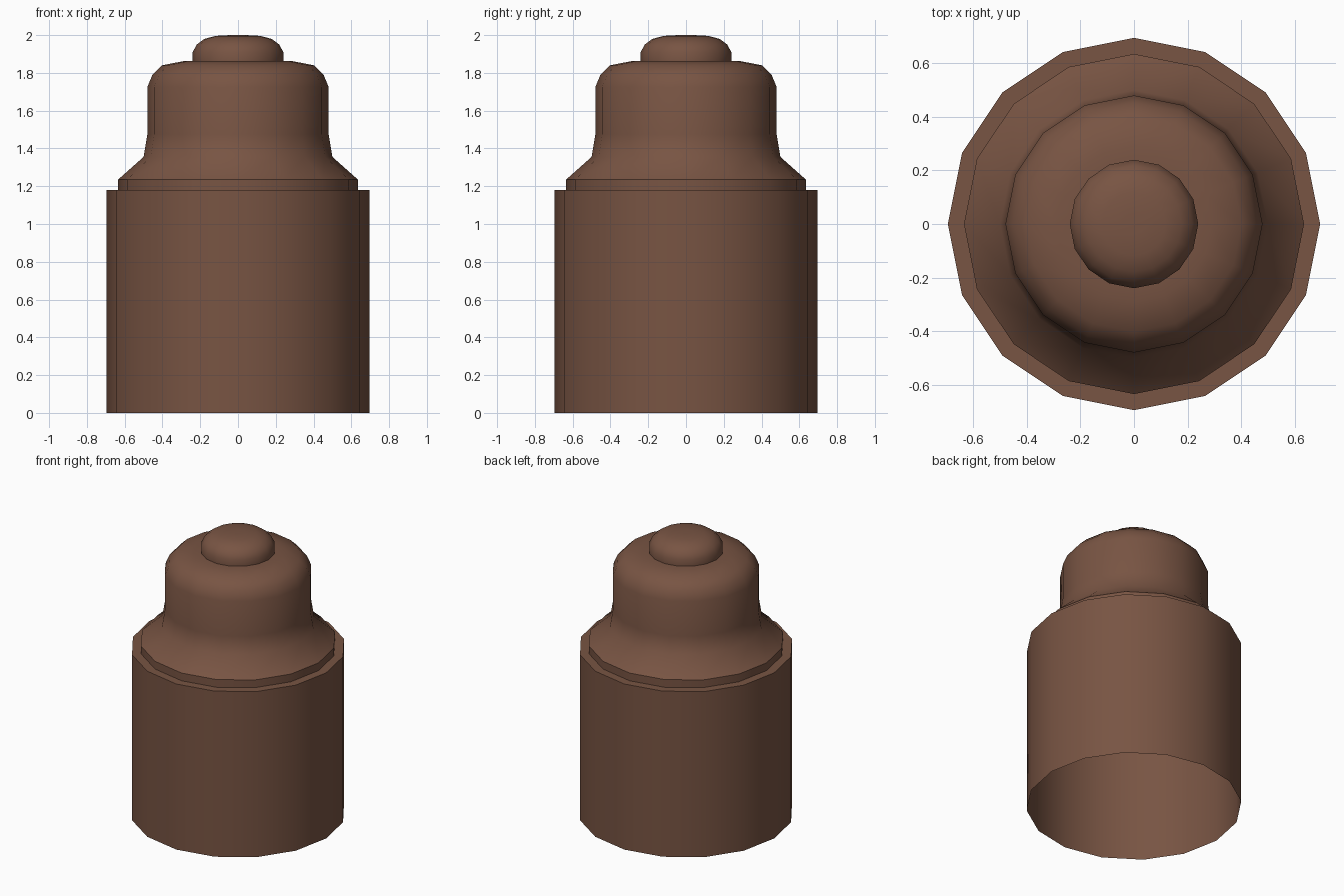
import bpy, bmesh, math

if "Cube" in bpy.data.objects:
    bpy.data.objects.remove(bpy.data.objects["Cube"])

SIDES = 16

brown = bpy.data.materials.new("brown")
brown.diffuse_color = (0.188, 0.089, 0.056, 1.0)
brown.use_nodes = True
brown.node_tree.nodes["Principled BSDF"].inputs["Base Color"].default_value = brown.diffuse_color


def lathe(name, profile):
    """Spin a (radius, z) profile, listed bottom to top, around the z axis."""
    bm = bmesh.new()
    rings = []
    for r, z in profile:
        if r == 0:
            rings.append([bm.verts.new((0, 0, z))] * SIDES)
        else:
            rings.append([bm.verts.new((r * math.cos(math.tau * i / SIDES),
                                        r * math.sin(math.tau * i / SIDES), z))
                          for i in range(SIDES)])
    for lo, hi in zip(rings, rings[1:]):
        for i in range(SIDES):
            j = (i + 1) % SIDES
            quad = [lo[i], lo[j], hi[j], hi[i]]
            bm.faces.new(list(dict.fromkeys(quad)))
    mesh = bpy.data.meshes.new(name)
    bm.to_mesh(mesh)
    bm.free()
    mesh.materials.append(brown)
    obj = bpy.data.objects.new(name, mesh)
    bpy.context.collection.objects.link(obj)
    bpy.ops.object.select_all(action='DESELECT')
    obj.select_set(True)
    bpy.context.view_layer.objects.active = obj
    bpy.ops.object.shade_smooth_by_angle(angle=math.radians(43))
    return obj


# Wide sleeve, open underneath, with a narrow flat ledge on top
lathe("base_sleeve", [(0.695, 0), (0.695, 1.18), (0.635, 1.18)])

# Sloped shoulder, neck and rounded upper body
lathe("upper_body", [(0.635, 1.18), (0.635, 1.235), (0.50, 1.355),
                     (0.48, 1.475), (0.48, 1.725), (0.453, 1.79),
                     (0.402, 1.84), (0.29, 1.862), (0.24, 1.864)])

# Rounded button on top
lathe("top_button", [(0.24, 1.864), (0.24, 1.91), (0.218, 1.95),
                     (0.178, 1.98), (0.118, 1.996), (0.04, 2.0), (0, 2.0)])
